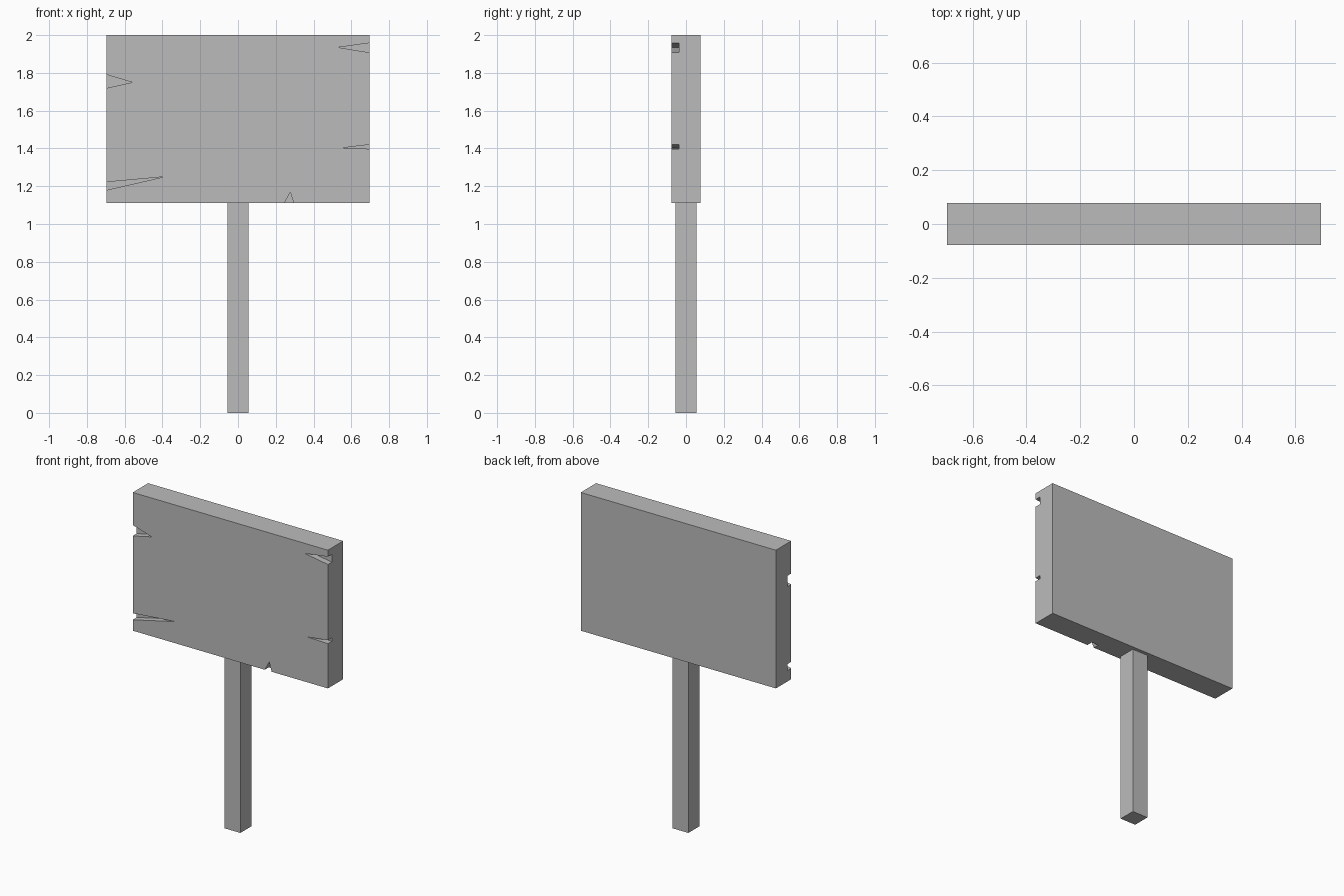
import bpy
import bmesh
from mathutils import Vector

old = bpy.data.objects.get("Cube")
if old:
    bpy.data.objects.remove(old, do_unlink=True)

WIDTH, DEPTH, BOTTOM, TOP = 1.39, 0.156, 1.11, 2.0
POST = 0.112
NOTCH_DEPTH = 0.04
HALF = WIDTH / 2

grey = bpy.data.materials.new("plain_grey")
grey.use_nodes = True
grey.diffuse_color = (0.5, 0.5, 0.5, 1)
grey.node_tree.nodes["Principled BSDF"].inputs["Base Color"].default_value = (0.5, 0.5, 0.5, 1)


def prism(name, outline, y0, y1):
    """Extrude an x-z outline from y0 to y1."""
    bm = bmesh.new()
    face = bm.faces.new([bm.verts.new((x, y0, z)) for x, z in outline])
    ext = bmesh.ops.extrude_face_region(bm, geom=[face])
    moved = [v for v in ext["geom"] if isinstance(v, bmesh.types.BMVert)]
    bmesh.ops.translate(bm, verts=moved, vec=(0, y1 - y0, 0))
    bmesh.ops.recalc_face_normals(bm, faces=bm.faces)
    mesh = bpy.data.meshes.new(name)
    bm.to_mesh(mesh)
    bm.free()
    mesh.materials.append(grey)
    obj = bpy.data.objects.new(name, mesh)
    bpy.context.collection.objects.link(obj)
    return obj


def rect(x, z0, z1):
    return [(-x, z0), (x, z0), (x, z1), (-x, z1)]


# Post and sign board
prism("post", rect(POST / 2, 0, BOTTOM), -POST / 2, POST / 2)
board = prism("sign_board", rect(HALF, BOTTOM, TOP), -DEPTH / 2, DEPTH / 2)

# Cracks in the front of the board: tip, then the two points on the board's edge
cracks = [
    ((-0.56, 1.75), (-HALF, 1.79), (-HALF, 1.72)),
    ((-0.39, 1.25), (-HALF, 1.222), (-HALF, 1.18)),
    ((0.53, 1.935), (HALF, 1.958), (HALF, 1.908)),
    ((0.545, 1.402), (HALF, 1.42), (HALF, 1.398)),
    ((0.277, 1.168), (0.245, BOTTOM), (0.295, BOTTOM)),
]
bpy.context.view_layer.objects.active = board
for points in cracks:
    tip, a, b = (Vector(p) for p in points)
    # Run the wedge a little past the board's edge for a clean cut
    wedge = [tip, tip + (a - tip) * 1.2, tip + (b - tip) * 1.2]
    cutter = prism("crack_cutter", wedge, -DEPTH, -DEPTH / 2 + NOTCH_DEPTH)
    cutter.hide_render = True
    mod = board.modifiers.new("crack", 'BOOLEAN')
    mod.operation = 'DIFFERENCE'
    mod.solver = 'EXACT'
    mod.object = cutter
    bpy.ops.object.modifier_apply(modifier=mod.name)
    bpy.data.objects.remove(cutter, do_unlink=True)
